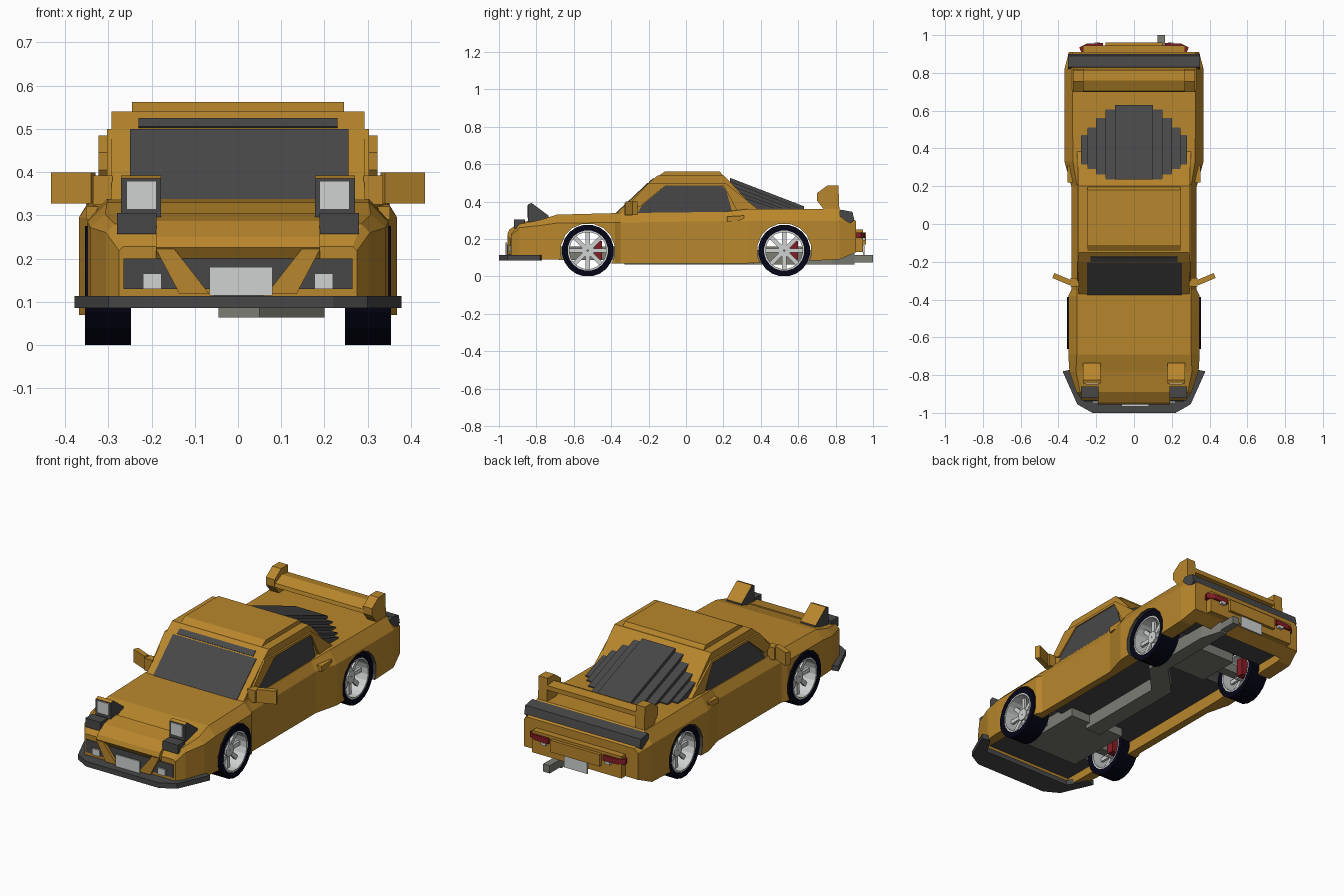
import bpy, bmesh, math
from mathutils import Matrix, Vector

if "Cube" in bpy.data.objects:
    bpy.data.objects.remove(bpy.data.objects["Cube"])


def mat(name, r, g, b):
    m = bpy.data.materials.new(name)
    m.diffuse_color = (r, g, b, 1)
    m.use_nodes = True
    m.node_tree.nodes["Principled BSDF"].inputs["Base Color"].default_value = m.diffuse_color
    return m


ORANGE = mat("gold_paint", 0.48, 0.24, 0.025)
DARK = mat("dark_grey", 0.064, 0.064, 0.065)
TYRE = mat("tyre_black", 0.0015, 0.0015, 0.008)
LIGHT = mat("light_grey", 0.63, 0.64, 0.64)
RED = mat("red", 0.23, 0.012, 0.018)
STEEL = mat("steel_grey", 0.20, 0.205, 0.175)


def make(name, bm, mats):
    bmesh.ops.recalc_face_normals(bm, faces=bm.faces)
    me = bpy.data.meshes.new(name)
    bm.to_mesh(me)
    bm.free()
    for m in mats:
        me.materials.append(m)
    ob = bpy.data.objects.new(name, me)
    bpy.context.collection.objects.link(ob)
    return ob


def prism(name, pts, axis, a, b, *mats, rule=None):
    """Extrude a 2D outline along an axis: x uses (y,z), y uses (x,z), z uses (x,y)."""
    place = {"x": lambda p, t: (t, p[0], p[1]),
             "y": lambda p, t: (p[0], t, p[1]),
             "z": lambda p, t: (p[0], p[1], t)}[axis]
    bm = bmesh.new()
    lo = [bm.verts.new(place(p, a)) for p in pts]
    hi = [bm.verts.new(place(p, b)) for p in pts]
    bm.faces.new(lo)
    bm.faces.new(hi)
    for i in range(len(pts)):
        j = (i + 1) % len(pts)
        bm.faces.new((lo[i], lo[j], hi[j], hi[i]))
    bmesh.ops.recalc_face_normals(bm, faces=bm.faces)
    bm.normal_update()
    if rule:
        for f in bm.faces:
            f.material_index = rule(f)
    return make(name, bm, mats)


def box(name, x0, x1, y0, y1, z0, z1, *mats):
    return prism(name, [(y0, z0), (y1, z0), (y1, z1), (y0, z1)], "x", x0, x1, *mats)


def pair(name, pts, axis, a, b, *mats, rule=None):
    """Right and left copies of a prism."""
    for s, side in ((1, "right"), (-1, "left")):
        if axis == "x":
            prism(f"{name}_{side}", pts, axis, s * a, s * b, *mats, rule=rule)
        else:
            prism(f"{name}_{side}", [(s * p, q) for p, q in pts], axis, a, b, *mats, rule=rule)


def pair_box(name, x0, x1, y0, y1, z0, z1, *mats):
    pair(name, [(y0, z0), (y1, z0), (y1, z1), (y0, z1)], "x", x0, x1, *mats)


# Lower body: lofted stations (y, half width, bottom, top, shoulder drop, shoulder inset)
stations = [
    (-0.935, 0.275, 0.10, 0.228, 0.01, 0.01), (-0.89, 0.305, 0.095, 0.28, 0.02, 0.02),
    (-0.78, 0.342, 0.09, 0.302, 0.03, 0.035), (-0.69, 0.348, 0.09, 0.33, 0.045, 0.045),
    (-0.38, 0.348, 0.068, 0.338, 0.05, 0.045), (-0.35, 0.332, 0.068, 0.338, 0.05, 0.03),
    (0.20, 0.332, 0.068, 0.345, 0.05, 0.03), (0.33, 0.368, 0.07, 0.36, 0.065, 0.045),
    (0.82, 0.368, 0.09, 0.36, 0.065, 0.04), (0.91, 0.345, 0.13, 0.295, 0.02, 0.02)]
bm = bmesh.new()
rings = []
for y, w, zb, zt, c, d in stations:
    half = [(w, zb), (w, zt - c), (w - d, zt)]
    sec = half + [(-x, z) for x, z in reversed(half)]
    rings.append([bm.verts.new((x, y, z)) for x, z in sec])
for r0, r1 in zip(rings, rings[1:]):
    for i in range(6):
        j = (i + 1) % 6
        bm.faces.new((r0[i], r0[j], r1[j], r1[i]))
bm.faces.new(rings[0])
bm.faces.new(rings[-1])
body = make("body_shell", bm, [ORANGE, DARK])

# Wheel wells and hollow underside: dark ceiling, painted inner sills
WHEEL_Y, WHEEL_Z = (-0.525, 0.525), 0.138
cutters = [prism("floor_cutter", [(-0.88, -0.1), (0.84, -0.1), (0.84, 0.135), (-0.88, 0.135)],
                 "x", -0.29, 0.29, ORANGE, DARK, rule=lambda f: int(abs(f.normal.z) > 0.5))]
for wy in WHEEL_Y:
    arch = [(wy + 0.146 * math.cos(math.tau * (k + 0.5) / 16),
             WHEEL_Z + 0.146 * math.sin(math.tau * (k + 0.5) / 16)) for k in range(16)]
    cutters.append(prism("well_cutter", arch, "x", -0.5, 0.5, ORANGE, DARK, rule=lambda f: 1))
for c in cutters:
    c.hide_render = True
    mod = body.modifiers.new("cut", "BOOLEAN")
    mod.operation = "DIFFERENCE"
    mod.solver = "EXACT"
    mod.object = c
bpy.context.view_layer.update()
baked = bpy.data.meshes.new_from_object(body.evaluated_get(bpy.context.evaluated_depsgraph_get()))
body.modifiers.clear()
body.data = baked
for c in cutters:
    bpy.data.objects.remove(c)

# Cabin, roof and glass
prism("cabin", [(-0.38, 0.33), (-0.20, 0.50), (-0.15, 0.54), (0.20, 0.54), (0.25, 0.49), (0.38, 0.35)],
      "x", -0.293, 0.293, ORANGE)
prism("roof_panel", [(-0.15, 0.535), (-0.11, 0.562), (0.18, 0.562), (0.20, 0.535)],
      "x", -0.245, 0.245, ORANGE)
prism("windshield", [(-0.379, 0.336), (-0.205, 0.50), (-0.199, 0.494), (-0.373, 0.33)],
      "x", -0.25, 0.255, DARK)
prism("windshield_header", [(-0.20, 0.505), (-0.175, 0.525), (-0.17, 0.52), (-0.195, 0.50)],
      "x", -0.23, 0.23, DARK)
pair("side_window", [(-0.26, 0.335), (-0.235, 0.38), (-0.11, 0.487), (0.19, 0.487), (0.215, 0.46), (0.25, 0.335)],
     "x", 0.290, 0.297, DARK)
pair("roof_side_rail", [(-0.30, 0.39), (-0.20, 0.50), (0.21, 0.50), (0.39, 0.355), (0.27, 0.355),
                        (0.20, 0.487), (-0.11, 0.487), (-0.25, 0.37)], "x", 0.28, 0.303, ORANGE)
pair("side_intake", [(0.22, 0.29), (0.31, 0.29), (0.31, 0.325), (0.22, 0.32)], "x", 0.32, 0.352, ORANGE)

# Stepped rear window louvres
for n, (hw, z0, y1) in enumerate([(0.10, 0.527, 0.63), (0.15, 0.508, 0.605), (0.20, 0.488, 0.56),
                                  (0.245, 0.467, 0.51), (0.28, 0.447, 0.47)]):
    prism(f"louvre_{n + 1}", [(0.235, z0), (y1, max(0.366, z0 - 0.385 * (y1 - 0.235))), (y1, 0.35), (0.235, 0.35)],
          "x", -hw, hw, DARK)

# Door mirrors
for s, side in ((1, "right"), (-1, "left")):
    m = box(f"door_mirror_{side}", -0.05, 0.05, -0.014, 0.014, -0.036, 0.036, ORANGE)
    m.data.transform(Matrix.Translation((s * 0.381, -0.292, 0.363)) @ Matrix.Rotation(s * 0.4, 4, "Z"))
pair_box("mirror_mount", 0.29, 0.335, -0.33, -0.285, 0.325, 0.392, ORANGE)

# Nose, intake, lights and lip
prism("nose_edge", [(-0.93, 0.192), (-0.955, 0.226), (-0.945, 0.250), (-0.89, 0.287), (-0.80, 0.305), (-0.80, 0.25)],
      "x", -0.19, 0.19, ORANGE)
prism("front_intake", [(-0.265, 0.13), (0.265, 0.13), (0.265, 0.2), (-0.265, 0.2)], "y", -0.939, -0.930, DARK)
pair("intake_strut", [(0.19, 0.222), (0.147, 0.222), (0.066, 0.118), (0.135, 0.118)], "y", -0.955, -0.92, ORANGE)
box("front_plate", -0.066, 0.08, -0.965, -0.956, 0.115, 0.18, LIGHT)
box("front_plate_mount", -0.055, 0.06, -0.957, -0.92, 0.11, 0.17, DARK)
pair_box("fog_light", 0.177, 0.22, -0.947, -0.933, 0.13, 0.165, LIGHT)
pair_box("front_marker", 0.188, 0.28, -0.92, -0.86, 0.257, 0.305, DARK)
pair("popup_headlight", [(-0.845, 0.29), (-0.845, 0.385), (-0.825, 0.392), (-0.735, 0.325), (-0.735, 0.29)],
     "x", 0.178, 0.27, DARK, ORANGE, rule=lambda f: int(f.normal.z > 0.3))
pair_box("headlight_lens", 0.188, 0.258, -0.851, -0.844, 0.314, 0.38, LIGHT)
prism("front_lip", [(-0.378, -0.78), (-0.30, -0.955), (-0.22, -1.0), (0.22, -1.0), (0.30, -0.955), (0.378, -0.78),
                    (0.33, -0.77), (0.27, -0.87), (-0.27, -0.87), (-0.33, -0.77)], "z", 0.086, 0.114, DARK)

# Rear bumper, lamps and spoiler
prism("rear_bumper_bar", [(0.82, 0.345), (0.83, 0.356), (0.89, 0.345), (0.90, 0.30), (0.88, 0.285), (0.82, 0.285)],
      "x", -0.35, 0.35, DARK)
box("rear_panel", -0.27, 0.27, 0.89, 0.945, 0.13, 0.25, ORANGE)
box("rear_panel_ridge", -0.15, 0.15, 0.94, 0.962, 0.17, 0.235, ORANGE)
pair("tail_light", [(0.165, 0.925), (0.165, 0.958), (0.25, 0.955), (0.29, 0.935), (0.28, 0.91)], "z", 0.206, 0.235, RED)
pair_box("reverse_light", 0.18, 0.21, 0.94, 0.96, 0.192, 0.206, LIGHT)
box("rear_plate", -0.07, 0.07, 0.946, 0.955, 0.105, 0.168, LIGHT)
pair("spoiler_upright", [(0.70, 0.405), (0.70, 0.445), (0.755, 0.485), (0.815, 0.485), (0.82, 0.355), (0.74, 0.355)],
     "x", 0.268, 0.322, ORANGE)
prism("spoiler_wing", [(0.70, 0.405), (0.705, 0.425), (0.76, 0.452), (0.815, 0.445), (0.815, 0.42), (0.76, 0.415)],
      "x", -0.275, 0.275, ORANGE)

# Underbody drivetrain and exhaust
box("engine_pan", -0.17, 0.17, -0.68, -0.30, 0.088, 0.16, STEEL)
box("rear_drive_unit", -0.12, 0.12, 0.42, 0.66, 0.09, 0.16, STEEL)
prism("exhaust", [(-0.045, -0.33), (0.05, -0.33), (0.05, 0.20), (0.2, 0.36), (0.2, 0.78), (0.165, 0.9),
                  (0.125, 0.9), (0.12, 0.42), (-0.045, 0.25)], "z", 0.064, 0.14, STEEL)
box("exhaust_tip", 0.125, 0.165, 0.89, 1.0, 0.073, 0.115, STEEL)


# Wheels
def ring(name, profile, n, centre, material):
    """Revolve a closed (x, radius) outline around the x axis."""
    bm = bmesh.new()
    loops = []
    for k in range(n):
        a = math.tau * (k + 0.5) / n
        loops.append([bm.verts.new(Vector(centre) + Vector((x, r * math.cos(a), r * math.sin(a))))
                      for x, r in profile])
    for k in range(n):
        p, q = loops[k], loops[(k + 1) % n]
        for i in range(len(profile)):
            j = (i + 1) % len(profile)
            bm.faces.new((p[i], p[j], q[j], q[i]))
    return make(name, bm, [material])


for end, wy in zip(("front", "rear"), WHEEL_Y):
    box(f"{end}_axle", -0.27, 0.27, wy - 0.025, wy + 0.025, 0.115, 0.165, STEEL)
    for s, side in ((1, "right"), (-1, "left")):
        tag, c = f"{end}_{side}", (0, wy, WHEEL_Z)
        ring(f"tyre_{tag}", [(s * 0.247, 0.108), (s * 0.247, 0.139), (s * 0.354, 0.139), (s * 0.354, 0.108)],
             20, c, TYRE)
        ring(f"rim_{tag}", [(s * 0.248, 0.099), (s * 0.248, 0.109), (s * 0.352, 0.109), (s * 0.352, 0.099)],
             20, c, LIGHT)
        ring(f"hub_{tag}", [(s * 0.26, 0.004), (s * 0.26, 0.034), (s * 0.32, 0.034), (s * 0.32, 0.004)], 8, c, LIGHT)
        for k in range(8):
            sp = box(f"spoke_{tag}_{k + 1}", s * 0.298, s * 0.312, -0.011, 0.011, 0.02, 0.102, LIGHT)
            sp.data.transform(Matrix.Translation(c) @ Matrix.Rotation(k * math.pi / 4, 4, "X"))
        box(f"brake_caliper_{tag}", s * 0.232, s * 0.285, wy + 0.035, wy + 0.075, 0.09, 0.19, RED)
